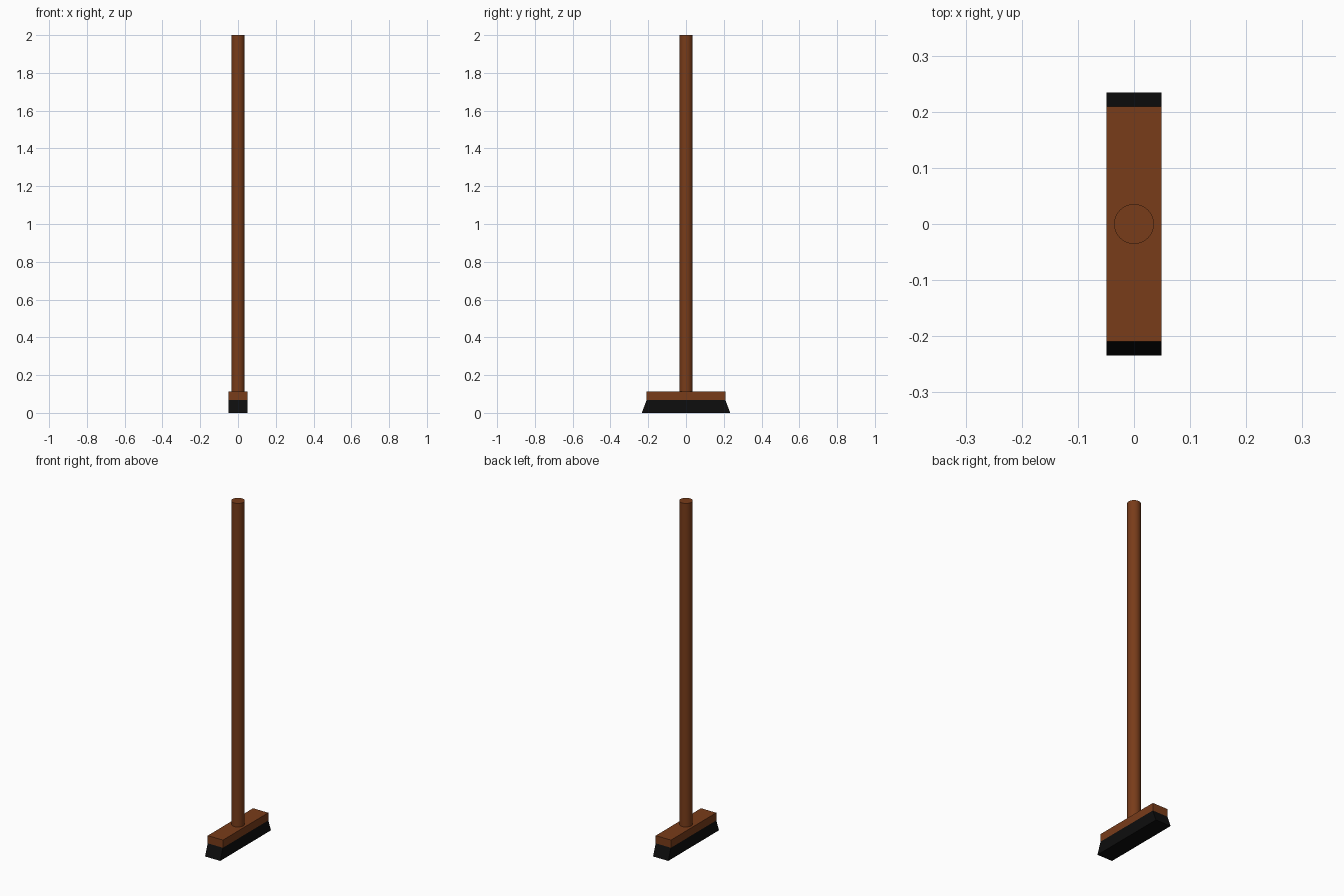
import bpy, bmesh

if "Cube" in bpy.data.objects:
    bpy.data.objects.remove(bpy.data.objects["Cube"])


def material(name, color):
    m = bpy.data.materials.new(name)
    m.diffuse_color = color
    m.use_nodes = True
    m.node_tree.nodes["Principled BSDF"].inputs["Base Color"].default_value = m.diffuse_color
    return m


def tapered_box(name, x, y_bottom, y_top, z0, z1, mat):
    bm = bmesh.new()
    bmesh.ops.create_cube(bm, size=2)
    for v in bm.verts:
        top = v.co.z > 0
        v.co.x *= x
        v.co.y *= y_top if top else y_bottom
        v.co.z = z1 if top else z0
    mesh = bpy.data.meshes.new(name)
    bm.to_mesh(mesh)
    bm.free()
    mesh.materials.append(mat)
    obj = bpy.data.objects.new(name, mesh)
    bpy.context.collection.objects.link(obj)
    return obj


wood = material("wood", (0.19, 0.045, 0.01, 1))
black = material("bristle_black", (0.004, 0.004, 0.004, 1))

# Bristles flare outwards lengthwise; wooden block sits on top
tapered_box("bristles", 0.049, 0.234, 0.209, 0, 0.067, black)
tapered_box("head_block", 0.049, 0.209, 0.209, 0.067, 0.112, wood)

# Round handle standing on the block
z0, z1 = 0.112, 2.0
bpy.ops.mesh.primitive_cylinder_add(vertices=32, radius=0.0355, depth=z1 - z0,
                                    location=(0, 0, (z0 + z1) / 2))
handle = bpy.context.object
handle.name = "handle"
handle.data.materials.append(wood)
bpy.ops.object.shade_smooth_by_angle()
